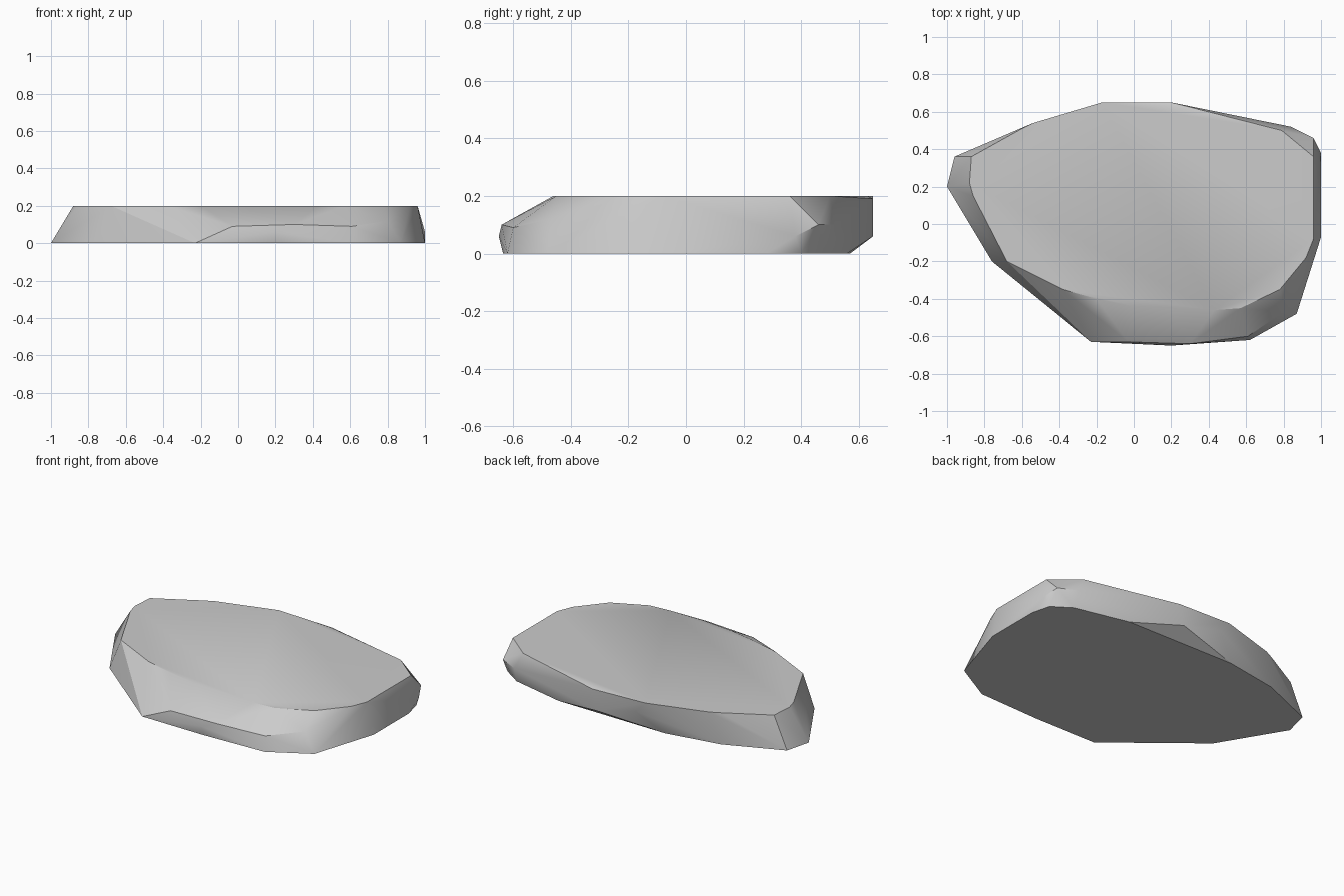
import bpy, bmesh, math

if "Cube" in bpy.data.objects:
    bpy.data.objects.remove(bpy.data.objects["Cube"])

# Outlines of the slab: flat top, chipped rim points, flat base
top = [(-.17, .65), (.2, .63), (.79, .5), (.96, .36), (.96, -.08), (.92, -.18),
       (.78, -.35), (.57, -.45), (.43, -.46), (.2, -.46), (0, -.44), (-.2, -.4),
       (-.38, -.35), (-.68, -.2), (-.86, .15), (-.88, .22), (-.87, .36),
       (-.6, .51), (-.54, .54)]
base = [(.87, -.48), (.62, -.62), (.2, -.635), (-.23, -.63), (-.76, -.2), (-1, .2),
        (-.96, .36), (-.6, .51), (-.25, .57), (.5, .56), (.85, .48), (.97, .4),
        (1, .28), (1, -.07)]
rim = [(.2, .65, .19), (.17, .65, .06), (-.1, .65, .13), (.84, .52, .1),
       (.96, .46, .1), (1, .38, .06), (.3, -.64, .1), (-.03, -.63, .09),
       (.2, -.65, .06), (.61, -.6, .09), (.8, -.47, .12)]

# Wrap the outlines into one faceted stone
bm = bmesh.new()
for x, y in top:
    bm.verts.new((x, y, .2))
for x, y in base:
    bm.verts.new((x, y, 0))
for p in rim:
    bm.verts.new(p)
hull = bmesh.ops.convex_hull(bm, input=bm.verts[:])
loose = {v for v in hull["geom_interior"] + hull["geom_unused"]
         if isinstance(v, bmesh.types.BMVert)}
bmesh.ops.delete(bm, geom=list(loose), context='VERTS')
bmesh.ops.dissolve_limit(bm, angle_limit=math.radians(1),
                         verts=bm.verts[:], edges=bm.edges[:])
bmesh.ops.recalc_face_normals(bm, faces=bm.faces[:])
mesh = bpy.data.meshes.new("stone_slab")
bm.to_mesh(mesh)
bm.free()
slab = bpy.data.objects.new("stone_slab", mesh)
bpy.context.collection.objects.link(slab)

# Soft shading between shallow facets, crisp main edges
bpy.context.view_layer.objects.active = slab
slab.select_set(True)
bpy.ops.object.shade_smooth_by_angle(angle=math.radians(30))
